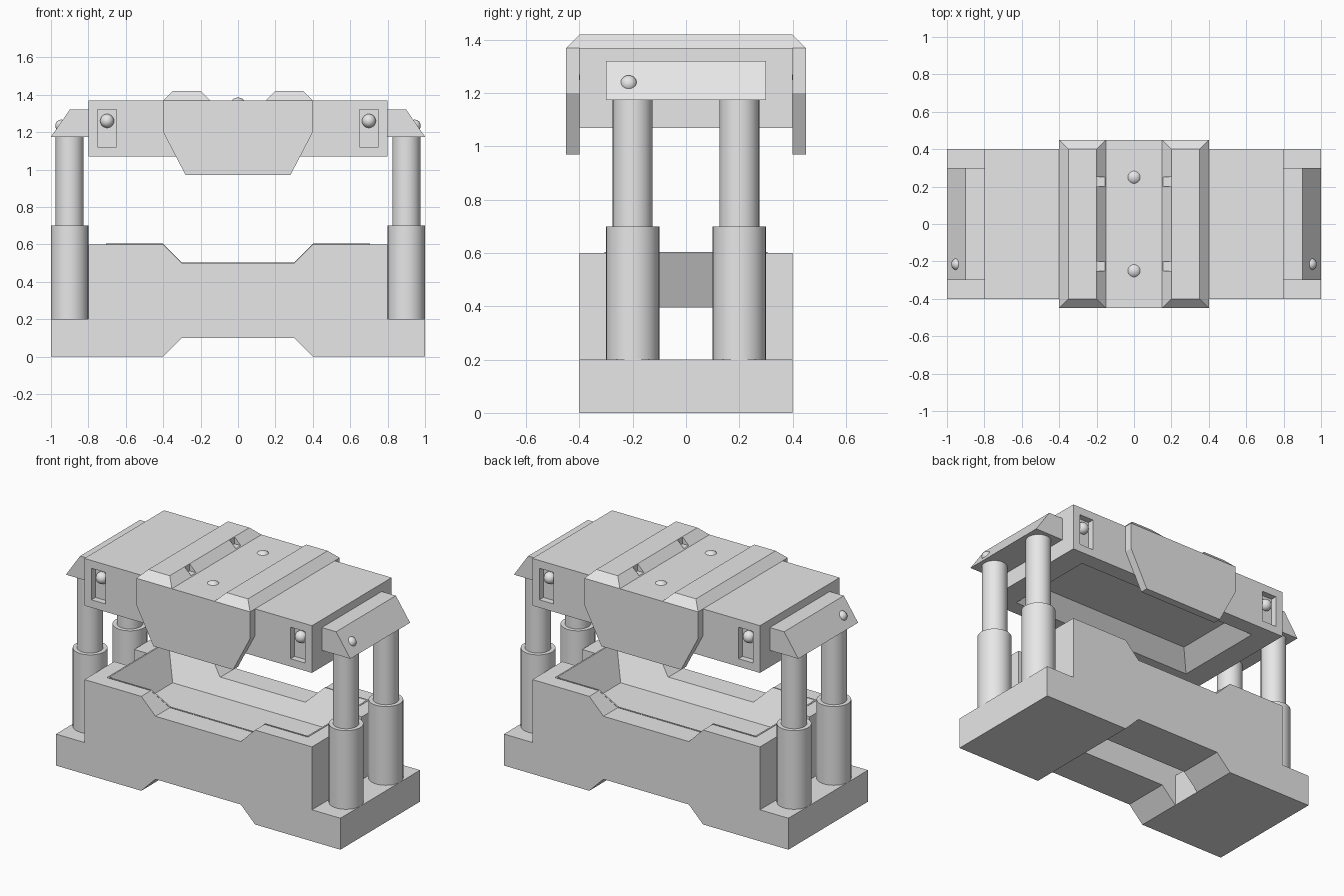
import bpy, bmesh, math

if "Cube" in bpy.data.objects:
    bpy.data.objects.remove(bpy.data.objects["Cube"])

grey = bpy.data.materials.new("plain_grey")
grey.diffuse_color = (0.8, 0.8, 0.8, 1)
grey.use_nodes = True
grey.node_tree.nodes["Principled BSDF"].inputs["Base Color"].default_value = grey.diffuse_color


def finish(name, bm):
    bmesh.ops.recalc_face_normals(bm, faces=bm.faces[:])
    me = bpy.data.meshes.new(name)
    bm.to_mesh(me)
    bm.free()
    me.materials.append(grey)
    ob = bpy.data.objects.new(name, me)
    bpy.context.collection.objects.link(ob)
    return ob


def prism(name, pts, y0, y1, inset=None):
    """Extrude an x/z outline along y."""
    bm = bmesh.new()
    a = [bm.verts.new((x, y0, z)) for x, z in pts]
    b = [bm.verts.new((x, y1, z)) for x, z in pts]
    bm.faces.new(a)
    bm.faces.new(b[::-1])
    for i in range(len(pts)):
        j = (i + 1) % len(pts)
        bm.faces.new((a[i], b[i], b[j], a[j]))
    if inset:  # pull in the ends above a height
        for v in bm.verts:
            if v.co.z > inset[0]:
                v.co.y -= math.copysign(inset[1], v.co.y)
    return finish(name, bm)


def box(name, x0, x1, y0, y1, z0, z1):
    x0, x1 = sorted((x0, x1))
    return prism(name, [(x0, z0), (x1, z0), (x1, z1), (x0, z1)], *sorted((y0, y1)))


def taper(name, low, high):
    """Rectangular frustum; low and high are (half x, half y, z)."""
    bm = bmesh.new()
    rings = [[bm.verts.new((sx * hx, sy * hy, z)) for sx, sy in
              ((-1, -1), (1, -1), (1, 1), (-1, 1))] for hx, hy, z in (low, high)]
    for r in rings:
        bm.faces.new(r)
    for i in range(4):
        j = (i + 1) % 4
        bm.faces.new((rings[0][i], rings[0][j], rings[1][j], rings[1][i]))
    return finish(name, bm)


def cut(ob, cutter):
    bpy.context.view_layer.objects.active = ob
    m = ob.modifiers.new("cut", "BOOLEAN")
    m.operation = "DIFFERENCE"
    m.solver = "EXACT"
    m.object = cutter
    bpy.ops.object.modifier_apply(modifier=m.name)
    bpy.data.objects.remove(cutter)


def smooth(ob):
    bpy.ops.object.select_all(action="DESELECT")
    ob.select_set(True)
    bpy.context.view_layer.objects.active = ob
    bpy.ops.object.shade_smooth_by_angle(angle=math.radians(35))


def cylinder(name, x, y, r, z0, z1):
    bpy.ops.mesh.primitive_cylinder_add(vertices=32, radius=r, depth=z1 - z0,
                                        location=(x, y, (z0 + z1) / 2))
    ob = bpy.context.object
    ob.name = name
    ob.data.materials.append(grey)
    smooth(ob)


def stud(name, loc, r):
    bpy.ops.mesh.primitive_uv_sphere_add(segments=20, ring_count=12, radius=r, location=loc)
    ob = bpy.context.object
    ob.name = name
    ob.data.materials.append(grey)
    smooth(ob)


# Lower bed: two matching walls with a slot between them
bed = [(-.8, 0), (-.4, 0), (-.3, .1), (.3, .1), (.4, 0), (.8, 0),
       (.8, .6), (.4, .6), (.3, .5), (-.3, .5), (-.4, .6), (-.8, .6)]
for s, n in ((-1, "front"), (1, "back")):
    wall = prism("bed_wall_" + n, bed, *sorted((s * .1, s * .4)))
    cut(wall, taper("cutter", (.6, .2, .395), (.76, .36, .715)))

# Tapered tray lining the bed, with the dip in its rim
tray = taper("bed_tray", (.605, .205, .395), (.707, .307, .604))
cut(tray, taper("cutter", (.598, .198, .405), (.75, .35, .709)))
cut(tray, prism("cutter", [(-.3, .503), (.3, .503), (.5, .703), (-.5, .703)], -.5, .5))

# Upper head with hollow underside and side pockets
head = box("head", -.8, .8, -.4, .4, 1.07, 1.37)
cut(head, taper("cutter", (.66, .31, 1.06), (.55, .2, 1.17)))
for sx in (-1, 1):
    for sy in (-1, 1):
        cut(head, box("cutter", sx * .65, sx * .75, sy * .36, sy * .5, 1.12, 1.32))
        stud("pocket_stud", (sx * .7, sy * .365, 1.26), .037)

# Side plates hanging from the head
plate = [(-.4, 1.37), (-.4, 1.2), (-.28, .97), (.28, .97), (.4, 1.2), (.4, 1.37)]
prism("front_plate", plate, -.45, -.4)
prism("back_plate", plate, .4, .45)

# Bevelled straps across the top, with small notches, and top studs
for s in (-1, 1):
    strap = prism("top_strap", [(s * x, z) for x, z in
                  ((.4, 1.37), (.35, 1.42), (.2, 1.42), (.15, 1.37))],
                  -.45, .45, inset=(1.4, .05))
    for sy in (-1, 1):
        cut(strap, box("cutter", s * .1, s * .2, sy * .2, sy * .25, 1.375, 1.5))
    stud("top_stud", (0, s * .25, 1.34), .045)

# Feet, telescopic columns and column caps on both ends
for s in (-1, 1):
    box("foot", s * .4, s * 1.0, -.4, .4, 0, .2)
    for y in (-.2, .2):
        cylinder("column_sleeve", s * .9, y, .1, .2, .7)
        cylinder("column_rod", s * .9, y, .075, .68, 1.19)
    prism("column_cap", [(s * x, z) for x, z in
          ((.8, 1.175), (1, 1.175), (.9, 1.32), (.8, 1.32))], -.3, .3)
    stud("cap_stud", (s * .945, -.215, 1.235), .032)
